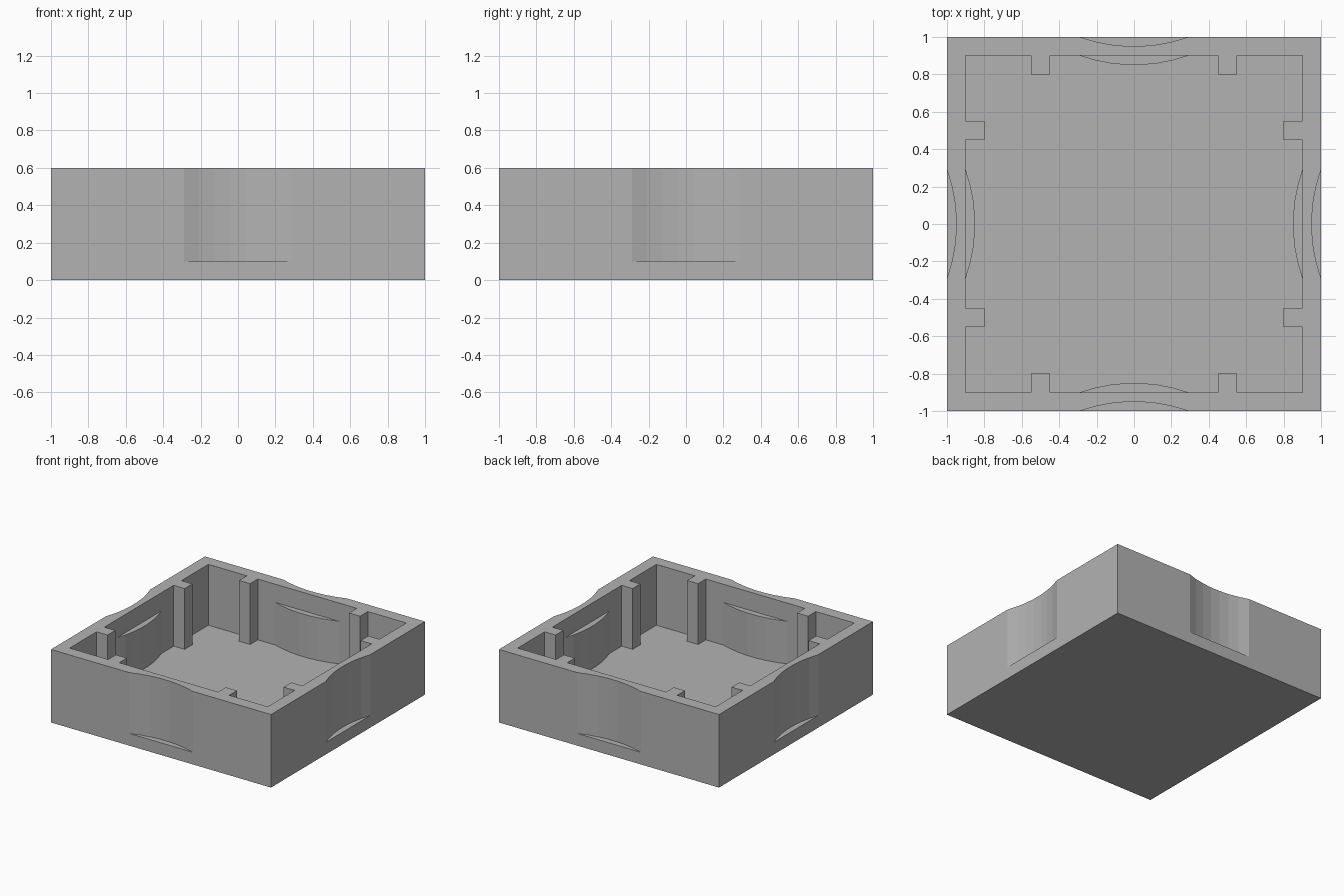
import bpy
import bmesh
from math import asin, sin, cos, pi
from mathutils import Matrix, Vector

cube = bpy.data.objects.get("Cube")
if cube:
    bpy.data.objects.remove(cube, do_unlink=True)

HALF, WALL, TOP, FLOOR, BULGE_TOP = 1.0, 0.1, 0.6, 0.1, 0.45
CHORD, DEPTH, SEGMENTS = 0.29, 0.05, 7
INNER = HALF - WALL

grey = bpy.data.materials.new("plain_grey")
grey.use_nodes = True
colour = (0.45, 0.45, 0.45, 1)
grey.diffuse_color = colour
grey.node_tree.nodes["Principled BSDF"].inputs["Base Color"].default_value = colour


def arc(base):
    """Shallow arc along x whose ends lie at y = base and middle bows to +y."""
    r = (CHORD ** 2 + DEPTH ** 2) / (2 * DEPTH)
    a = asin(CHORD / r)
    angles = [a * (2 * i / SEGMENTS - 1) for i in range(SEGMENTS + 1)]
    return [(r * sin(t), base + r * cos(t) - r + DEPTH) for t in angles]


def finish(bm, name):
    bmesh.ops.remove_doubles(bm, verts=bm.verts, dist=0.0001)
    bmesh.ops.recalc_face_normals(bm, faces=bm.faces)
    mesh = bpy.data.meshes.new(name)
    bm.to_mesh(mesh)
    bm.free()
    mesh.materials.append(grey)
    obj = bpy.data.objects.new(name, mesh)
    bpy.context.collection.objects.link(obj)
    return obj


# Outline of one side: scooped outer edge, inner edge with two square ribs
scoop = arc(-HALF)
outer = [(-HALF, -HALF)] + scoop + [(HALF, -HALF)]
rib_tip = INNER - 0.1
inner = [(-INNER, -INNER)]
for x in (-0.5, 0.5):
    inner += [(x - 0.05, -INNER), (x - 0.05, -rib_tip),
              (x + 0.05, -rib_tip), (x + 0.05, -INNER)]
inner.append((INNER, -INNER))

# Tray: four equal sides plus floor and underside
bm = bmesh.new()
floor_loop, base_loop = [], []
for k in range(4):
    turn = Matrix.Rotation(k * pi / 2, 4, "Z")

    def face(points):
        bm.faces.new([bm.verts.new(turn @ Vector(p)) for p in points])

    def at(path, z):
        return [(x, y, z) for x, y in path]

    def skirt(path):
        for a, b in zip(path, path[1:]):
            face([(*a, FLOOR), (*b, FLOOR), (*b, TOP), (*a, TOP)])

    face(at(outer + inner[::-1], TOP))
    skirt(outer)
    skirt(inner)
    face(at(scoop, FLOOR))
    face([(-HALF, -HALF, 0), (HALF, -HALF, 0)]
         + at([outer[-1], scoop[-1], scoop[0], outer[0]], FLOOR))
    floor_loop += [turn @ Vector(p) for p in at(inner[:-1], FLOOR)]
    base_loop.append(turn @ Vector((-HALF, -HALF, 0)))
for loop in (floor_loop, base_loop):
    bm.faces.new([bm.verts.new(p) for p in loop])
finish(bm, "tray")

# Inner bulges behind the scoops, slightly sunk into wall and floor
back = -INNER - 0.01
profile = [(-CHORD, back)] + arc(-INNER) + [(CHORD, back)]
for k, side in enumerate(("front", "left", "back", "right")):
    bm = bmesh.new()
    low = bm.faces.new([bm.verts.new((x, y, FLOOR - 0.01)) for x, y in profile])
    grown = bmesh.ops.extrude_face_region(bm, geom=[low], use_keep_orig=True)
    for v in grown["geom"]:
        if isinstance(v, bmesh.types.BMVert):
            v.co.z = BULGE_TOP
    bulge = finish(bm, side + "_inner_bulge")
    bulge.rotation_euler.z = k * pi / 2
